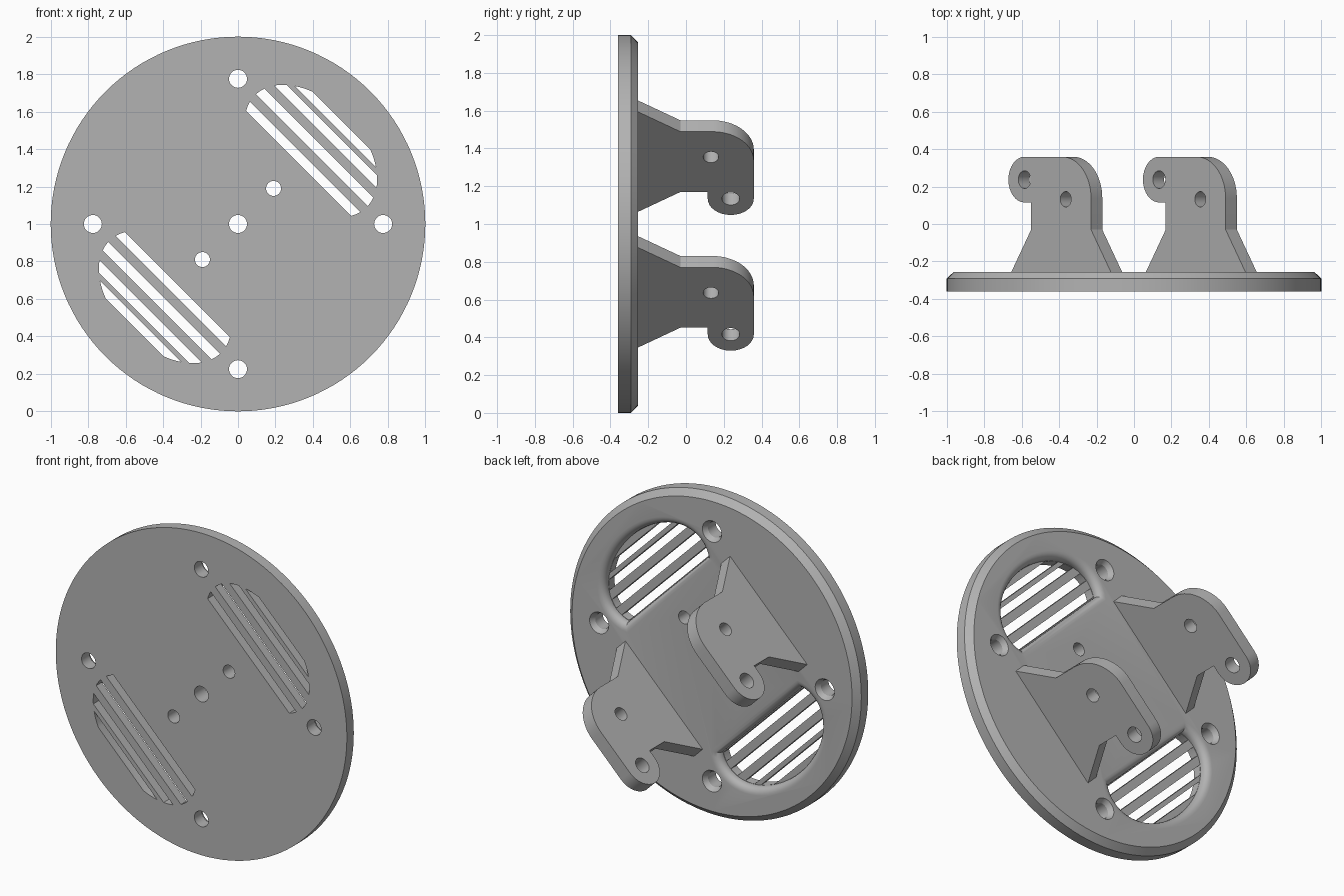
import bpy, bmesh, math
from mathutils import Vector

old = bpy.data.objects.get("Cube")
if old:
    bpy.data.objects.remove(old)

FRONT, BACK, FLOOR = -0.36, -0.255, -0.305
R2 = math.sqrt(0.5)

grey = bpy.data.materials.new("matte_grey")
grey.use_nodes = True
grey.diffuse_color = (0.45, 0.45, 0.45, 1)
grey.node_tree.nodes["Principled BSDF"].inputs["Base Color"].default_value = (0.45, 0.45, 0.45, 1)


def diagonal(u, v, y):
    """u runs up the diagonal towards +x, v runs down it, y is depth."""
    return Vector(((u + v) * R2, y, 1 + (u - v) * R2))


def loft(name, rings):
    """Closed solid through rings of equal point count."""
    bm = bmesh.new()
    loops = [[bm.verts.new(p) for p in ring] for ring in rings]
    n = len(loops[0])
    for a, b in zip(loops, loops[1:]):
        for i in range(n):
            j = (i + 1) % n
            bm.faces.new((a[i], a[j], b[j], b[i]))
    bm.faces.new(loops[0])
    bm.faces.new(loops[-1])
    bmesh.ops.recalc_face_normals(bm, faces=bm.faces)
    mesh = bpy.data.meshes.new(name)
    bm.to_mesh(mesh)
    bm.free()
    mesh.materials.append(grey)
    obj = bpy.data.objects.new(name, mesh)
    bpy.context.collection.objects.link(obj)
    return obj


def round_bar(name, x, z, profile, sides=32):
    """Turned solid along y from (radius, y) pairs."""
    angles = [math.tau * i / sides for i in range(sides)]
    return loft(name, [[Vector((x + r * math.cos(a), y, z + r * math.sin(a)))
                        for a in angles] for r, y in profile])


def cut(obj, cutters):
    """Subtract every cutter, keep the result and drop the cutters."""
    for c in cutters:
        c.hide_render = True
        m = obj.modifiers.new(c.name, 'BOOLEAN')
        m.operation, m.solver, m.object = 'DIFFERENCE', 'EXACT', c
    bpy.context.view_layer.update()
    result = bpy.data.meshes.new_from_object(
        obj.evaluated_get(bpy.context.evaluated_depsgraph_get()))
    obj.modifiers.clear()
    obj.data = result
    for c in cutters:
        bpy.data.objects.remove(c)


def finish(obj):
    bpy.ops.object.select_all(action='DESELECT')
    obj.select_set(True)
    bpy.context.view_layer.objects.active = obj
    bpy.ops.object.shade_smooth_by_angle(angle=math.radians(25))


# Round plate with a bevelled back rim
disc = round_bar("round_plate", 0, 1, [(1, FRONT), (1, -0.292), (0.962, BACK)], 128)
cutters = []

# Screw holes, countersunk at the back
for x, z in ((0.775, 0), (-0.775, 0), (0, 0.775), (0, -0.775)):
    cutters.append(round_bar("screw_hole", x, 1 + z,
                             [(0.048, -0.5), (0.048, -0.285), (0.066, BACK), (0.066, 0)]))

# Plain holes along the diagonal
for offset, r in ((0, 0.048), (0.19, 0.04), (-0.19, 0.04)):
    cutters.append(round_bar("plain_hole", offset, 1 + offset, [(r, -0.5), (r, 0)]))

# Vent pockets: a cut-off ellipse with a rounded lip, then slots through the floor
MID, LONG, WIDE, CHORD = 0.55, 0.27, 0.425, 0.452


def pocket_ring(side, grow, y, steps=40):
    a, b = LONG + grow, WIDE + grow
    limit = math.acos((CHORD - grow - MID) / a)
    angles = [limit * (2 * i / steps - 1) for i in range(steps + 1)]
    return [diagonal(side * (MID + a * math.cos(t)), side * b * math.sin(t), y)
            for t in angles]


def half_width(u):
    return WIDE * math.sqrt(1 - ((u - MID) / LONG) ** 2) - 0.003


for side in (1, -1):
    lip = [(0.045 * (1 - math.cos(k * math.pi / 10)),
            BACK - 0.04 * (1 - math.sin(k * math.pi / 10))) for k in range(6)]
    rings = [(0, FLOOR)] + lip + [(0.045, 0)]
    cutters.append(loft("vent_pocket", [pocket_ring(side, g, y) for g, y in rings]))
    for low, high in ((0.458, 0.507), (0.557, 0.61), (0.66, 0.708), (0.735, 0.78)):
        us = [low + (high - low) * k / 4 for k in range(5)]
        edge = [(u, half_width(u)) for u in us] + [(u, -half_width(u)) for u in reversed(us)]
        cutters.append(loft("vent_slot", [[diagonal(side * u, side * v, y) for u, v in edge]
                                          for y in (-0.5, FLOOR + 0.008)]))
cut(disc, cutters)
finish(disc)


# Hinge brackets: flared foot, rounded shoulder and a hooked eye
def arc(cu, cy, r, start, end, steps=16):
    span = [math.radians(start + (end - start) * i / steps) for i in range(steps + 1)]
    return [(cu + r * math.cos(t), cy + r * math.sin(t)) for t in span]


EYE = (-0.276, 0.237)
profile = [(-0.375, BACK - 0.01), (0.375, BACK - 0.01), (0.375, BACK), (0.226, -0.03)]
profile += arc(0.006, 0.139, 0.22, 0, 90)
profile += arc(*EYE, 0.122, 90, 270)
profile += [(-0.226, EYE[1] - 0.122), (-0.226, -0.03), (-0.375, BACK)]

for name, v in (("right_bracket", -0.508), ("left_bracket", 0.508)):
    sides = (v - 0.0425, v + 0.0425)
    bracket = loft(name, [[diagonal(u, w, y) for u, y in profile] for w in sides])
    pins = []
    for cu, cy, r in ((0.035, 0.132, 0.041), (*EYE, 0.047)):
        ring = arc(cu, cy, r, 0, 360, 32)[:-1]
        pins.append(loft("pin_hole", [[diagonal(u, w, y) for u, y in ring]
                                      for w in (v - 0.1, v + 0.1)]))
    cut(bracket, pins)
    finish(bracket)
